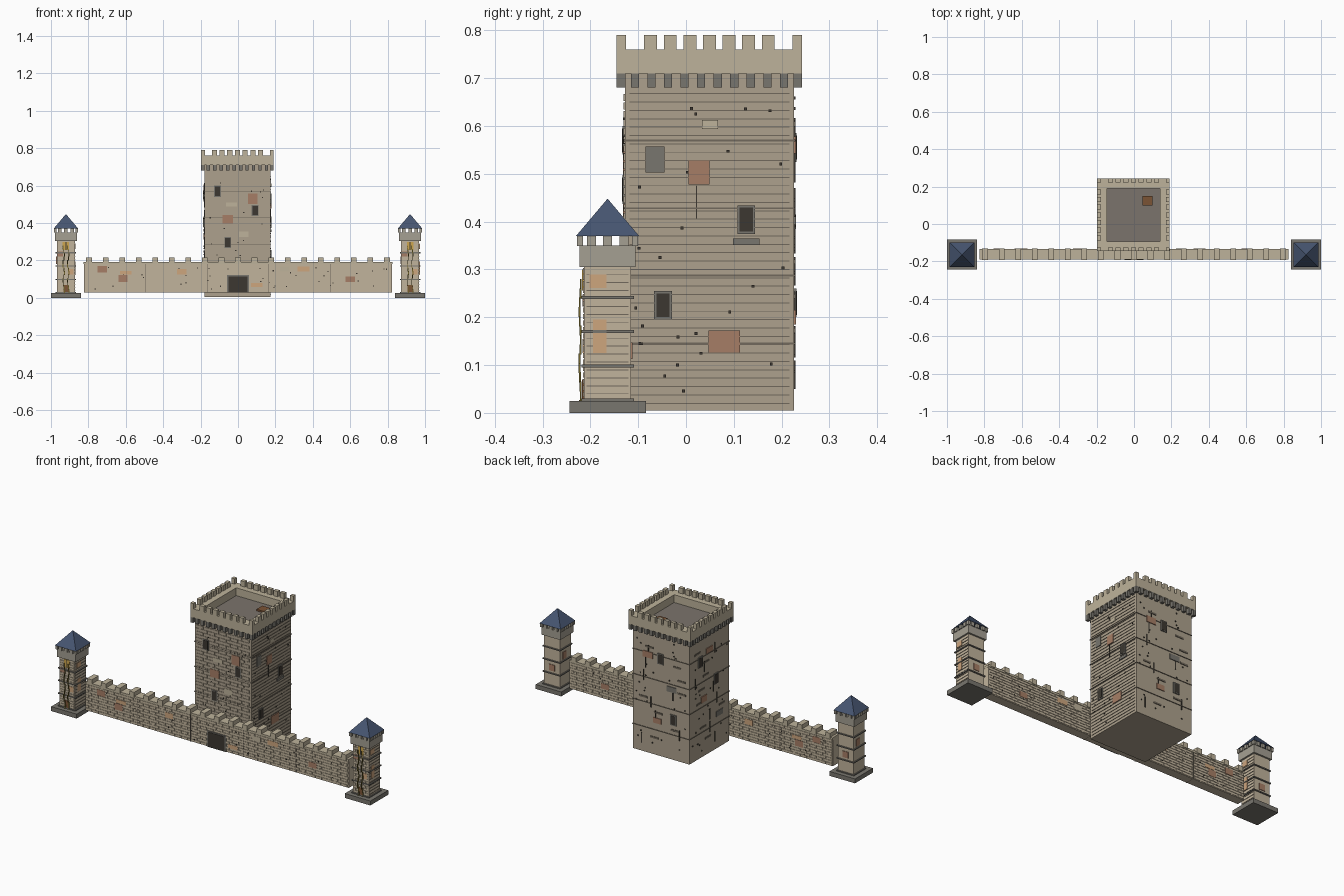
import bpy, bmesh, math, random
from mathutils import Matrix, Vector

if "Cube" in bpy.data.objects:
    bpy.data.objects.remove(bpy.data.objects["Cube"])

random.seed(4)
parts = {}


def lin(c):
    return tuple((v / 255) ** 2.2 for v in c) + (1,)


COL = dict(stone=(172, 160, 140), pale=(188, 177, 153), buff=(192, 178, 155), grey=(120, 117, 110),
           dark=(62, 58, 52), joint=(112, 104, 92), brick=(165, 125, 102), orange=(204, 164, 125),
           slate=(72, 86, 112), wood=(122, 84, 56), gold=(205, 165, 80), vine=(112, 100, 48),
           head=(163, 158, 145), deck=(122, 115, 108))
MATS = {}
for key, rgb in COL.items():
    MATS[key] = bpy.data.materials.new(key)
    MATS[key].diffuse_color = lin(rgb)


def bm_of(name, mat):
    return parts.setdefault(name, (bmesh.new(), mat))[0]


def box(name, mat, centre, size):
    m = Matrix.Translation(centre) @ Matrix.Diagonal((*size, 1))
    bmesh.ops.create_cube(bm_of(name, mat), size=1, matrix=m)


def span(name, mat, lo, hi):
    lo, hi = Vector(lo), Vector(hi)
    box(name, mat, (lo + hi) / 2, hi - lo)


# Thin slab on one side (F, B, L, R) of a body (cx, cy, hx, hy), standing d proud of it
def panel(name, mat, body, side, u, z, w, h, d):
    cx, cy, hx, hy = body
    if side in 'FB':
        box(name, mat, (u, cy + (-hy if side == 'F' else hy), z), (w, 2 * d, h))
    else:
        box(name, mat, (cx + (-hx if side == 'L' else hx), u, z), (2 * d, w, h))


def window(name, body, side, u, z, w=0.037, h=0.06):
    panel(name + "_window_frames", 'grey', body, side, u, z, w, h, 0.005)
    panel(name + "_window_openings", 'dark', body, side, u, z, w - 0.009, h - 0.01, 0.006)


# Staggered, slightly raised stones covering a face
def stones(name, mat, body, side, u0, u1, z0, z1, w, h, d=0.0025):
    row, z = 0, z0
    while z + h <= z1 + 1e-4:
        u = u0 - (w / 2 if row % 2 else 0)
        while u < u1:
            a, b = max(u, u0), min(u + w, u1)
            if b - a > 0.008:
                panel(name, mat, body, side, (a + b) / 2, z + h / 2, b - a - 0.003, h - 0.003, d)
            u += w
        z += h
        row += 1


# Merlons or corbels along all four sides of a square
def ring(name, mat, cx, cy, outer, z0, z1, n, step, w, depth):
    r = outer - depth / 2
    for i in range(n):
        t = (i - (n - 1) / 2) * step
        for s in (-1, 1):
            box(name, mat, (cx + t, cy + s * r, (z0 + z1) / 2), (w, depth, z1 - z0))
            box(name, mat, (cx + s * r, cy + t, (z0 + z1) / 2), (depth, w, z1 - z0))


# Keep body, string courses, roof deck and trapdoor
KX, KY, KH = -0.003, 0.049, 0.177
keep = (KX, KY, KH, KH)
span("keep_body", 'stone', (KX - KH, KY - KH, 0.005), (KX + KH, KY + KH, 0.712))
for z in (0.145, 0.287, 0.428, 0.57):
    box("keep_string_courses", 'joint', (KX, KY, z), (2 * KH + 0.006, 2 * KH + 0.006, 0.004))
box("keep_roof_deck", 'deck', (KX, KY, 0.713), (0.29, 0.29, 0.006))
box("trapdoor", 'wood', (0.072, 0.125, 0.719), (0.052, 0.052, 0.012))

# Keep parapet, merlons and corbels
for s in (-1, 1):
    box("keep_parapet", 'pale', (KX, KY + s * 0.168, 0.735), (0.388, 0.052, 0.05))
    box("keep_parapet", 'pale', (KX + s * 0.168, KY, 0.735), (0.052, 0.284, 0.05))
ring("keep_merlons", 'pale', KX, KY, 0.194, 0.755, 0.79, 7, 0.041, 0.027, 0.02)
ring("keep_corbels", 'grey', KX, KY, 0.194, 0.68, 0.712, 10, 0.0346, 0.017, 0.018)
for sx in (-1, 1):
    for sy in (-1, 1):
        box("keep_merlons", 'pale', (KX + sx * 0.184, KY + sy * 0.184, 0.7725), (0.02, 0.02, 0.035))
        box("keep_corbels", 'grey', (KX + sx * 0.185, KY + sy * 0.185, 0.696), (0.018, 0.018, 0.032))

# Masonry: raised stones on the front, course lines on the right
stones("keep_front_stones", 'stone', keep, 'F', KX - 0.17, KX + 0.17, 0.01, 0.68, 0.048, 0.0178)
for i in range(38):
    panel("keep_course_lines", 'joint', keep, 'R', KY, 0.02 + i * 0.0175, 0.335, 0.002, 0.002)

# Keep windows and sill
for side, u, z in (('F', -0.11, 0.57), ('F', 0.092, 0.467), ('F', -0.055, 0.296), ('R', 0.126, 0.404),
                   ('R', -0.048, 0.225), ('B', -0.0, 0.555), ('B', -0.08, 0.23), ('L', 0.13, 0.55),
                   ('L', -0.01, 0.405)):
    window("keep", keep, side, u, z)
panel("keep_window_sill", 'grey', keep, 'R', 0.126, 0.358, 0.056, 0.014, 0.006)

# Repair patches on the keep: side, u, z, width, height, colour
for side, u, z, w, h, m in (
        ('R', 0.027, 0.503, 0.044, 0.05, 'brick'), ('R', 0.08, 0.149, 0.065, 0.046, 'brick'),
        ('R', -0.065, 0.53, 0.04, 0.054, 'grey'), ('R', 0.05, 0.603, 0.034, 0.019, 'pale'),
        ('F', 0.078, 0.53, 0.05, 0.055, 'brick'), ('F', -0.055, 0.42, 0.058, 0.045, 'brick'),
        ('F', -0.035, 0.5, 0.06, 0.022, 'pale'), ('F', 0.03, 0.34, 0.05, 0.03, 'pale'),
        ('B', 0.08, 0.56, 0.06, 0.035, 'brick'), ('B', 0.02, 0.2, 0.05, 0.03, 'brick'),
        ('B', -0.07, 0.4, 0.06, 0.03, 'grey'), ('L', 0.05, 0.59, 0.06, 0.03, 'brick'),
        ('L', 0.1, 0.33, 0.05, 0.035, 'brick'), ('L', -0.04, 0.2, 0.06, 0.03, 'grey')):
    panel("keep_patches_" + m, m, keep, side, u, z, w, h, 0.004)

# Cracks, scattered put-log holes and weathered streaks
panel("keep_cracks", 'dark', keep, 'R', 0.022, 0.441, 0.003, 0.068, 0.003)
for side in 'FRBL':
    mid = KX if side in 'FB' else KY
    for i in range(28):
        panel("keep_holes", 'dark', keep, side, mid + random.uniform(-0.16, 0.16),
              random.uniform(0.04, 0.66), 0.006, 0.006, 0.0035)
    if side in 'BL':
        for i in range(8):
            u, z = mid + random.uniform(-0.13, 0.13), 0.08 + i * 0.072
            panel("keep_cracks", 'dark', keep, side, u, z, 0.005, 0.06, 0.003)
            panel("keep_streaks", 'joint', keep, side, mid + random.uniform(-0.13, 0.13),
                  z + 0.02, 0.05, 0.01, 0.003)

# Curtain wall in five bays with coping and merlons
WY, WH = -0.161, 0.025
wall = (0, WY, 0.825, WH)
for i in range(5):
    x = (i - 2) * 0.33
    box("curtain_wall", 'buff', (x, WY, 0.106), (0.329, 2 * WH, 0.152))
    if i:
        box("wall_bay_joints", 'joint', (x - 0.165, WY, 0.106), (0.003, 2 * WH + 0.007, 0.152))
box("wall_coping", 'pale', (0, WY, 0.186), (1.65, 0.056, 0.012))
for i in range(19):
    box("wall_merlons", 'pale', ((i - 9) * 0.0885, WY, 0.2), (0.03, 0.062, 0.03))
for side in 'FB':
    stones("curtain_wall_stones", 'buff', wall, side, -0.823, 0.823, 0.032, 0.18, 0.04, 0.0148)
    for i in range(40):
        panel("wall_holes", 'dark', wall, side, random.uniform(-0.8, 0.8),
              random.uniform(0.045, 0.165), 0.006, 0.006, 0.0035)
    for x, z, w, h, m in ((-0.725, 0.153, 0.05, 0.034, 'brick'), (-0.615, 0.104, 0.048, 0.036, 'brick'),
                          (-0.6, 0.135, 0.06, 0.02, 'orange'), (0.1, 0.068, 0.06, 0.022, 'orange'),
                          (0.35, 0.155, 0.065, 0.026, 'orange'), (0.25, 0.155, 0.05, 0.028, 'pale'),
                          (-0.3, 0.14, 0.05, 0.03, 'orange'), (0.6, 0.1, 0.05, 0.03, 'brick')):
        panel("wall_patches_" + m, m, wall, side, x, z, w, h, 0.004)

# Gate
panel("gate_frame", 'grey', wall, 'F', -0.001, 0.0755, 0.118, 0.091, 0.005)
panel("gate_opening", 'dark', wall, 'F', -0.001, 0.073, 0.102, 0.084, 0.007)

# Corner towers
TY = -0.164
for tx, n in ((-0.92, "left"), (0.92, "right")):
    t = n + "_tower_"
    body = (tx, TY, 0.049, 0.049)
    box(t + "plinth", 'grey', (tx, TY, 0.0125), (0.16, 0.16, 0.025))
    box(t + "shaft", 'buff', (tx, TY, 0.165), (0.098, 0.098, 0.284))
    for z in (0.0275, 0.098, 0.17, 0.241):
        box(t + "bands", 'grey', (tx, TY, z), (0.11, 0.11, 0.006))
    box(t + "head", 'head', (tx, TY, 0.3275), (0.117, 0.117, 0.045))
    ring(t + "merlons", 'head', tx, TY, 0.064, 0.349, 0.372, 3, 0.034, 0.019, 0.013)
    for sx in (-1, 1):
        for sy in (-1, 1):
            box(t + "merlons", 'head', (tx + sx * 0.0575, TY + sy * 0.0575, 0.3605), (0.013, 0.013, 0.023))
    # Pyramid roof
    bmesh.ops.create_cone(bm_of(t + "roof", 'slate'), cap_ends=True, segments=4,
                          radius1=0.066 * math.sqrt(2), radius2=0, depth=0.078,
                          matrix=Matrix.Translation((tx, TY, 0.409)) @ Matrix.Rotation(math.pi / 4, 4, 'Z'))
    # Masonry, patches, lit window and door
    stones(t + "stones", 'buff', body, 'F', tx - 0.046, tx + 0.046, 0.032, 0.304, 0.031, 0.0136)
    for i in range(16):
        panel(t + "course_lines", 'joint', body, 'R', TY, 0.04 + i * 0.0166, 0.088, 0.0018, 0.002)
    for side, u, z, w, h, m in (('R', TY - 0.016, 0.16, 0.028, 0.07, 'orange'),
                                ('R', TY - 0.02, 0.275, 0.035, 0.028, 'orange'),
                                ('F', tx - 0.03, 0.235, 0.03, 0.025, 'brick'),
                                ('F', tx + 0.025, 0.14, 0.03, 0.03, 'orange'),
                                ('B', tx, 0.13, 0.035, 0.035, 'brick'),
                                ('L', TY + 0.01, 0.2, 0.03, 0.04, 'brick')):
        panel(t + "patches_" + m, m, body, side, u, z, w, h, 0.003)
    panel(t + "lit_window", 'gold', body, 'F', tx, 0.278, 0.034, 0.044, 0.004)
    panel(t + "window_bar", 'dark', body, 'F', tx, 0.278, 0.004, 0.044, 0.005)
    panel(t + "door", 'wood', body, 'F', tx, 0.05, 0.026, 0.04, 0.005)
    # Climbing vine on the front
    for s in (-1, 1):
        for i in range(14):
            box(t + "vine", 'vine', (tx + s * 0.012 + 0.004 * math.sin(i * 1.3), TY - 0.0575
                                     + 0.0015 * math.sin(i * 1.1), 0.016 + i * 0.0195),
                (0.004, 0.004, 0.021))

# Turn the collected parts into objects
for name, (bm, mat) in parts.items():
    me = bpy.data.meshes.new(name)
    bm.to_mesh(me)
    bm.free()
    me.materials.append(MATS[mat])
    bpy.context.collection.objects.link(bpy.data.objects.new(name, me))

for m in bpy.data.materials:
    if m.users and not m.is_grease_pencil:
        m.use_nodes = True
        m.node_tree.nodes["Principled BSDF"].inputs["Base Color"].default_value = m.diffuse_color
